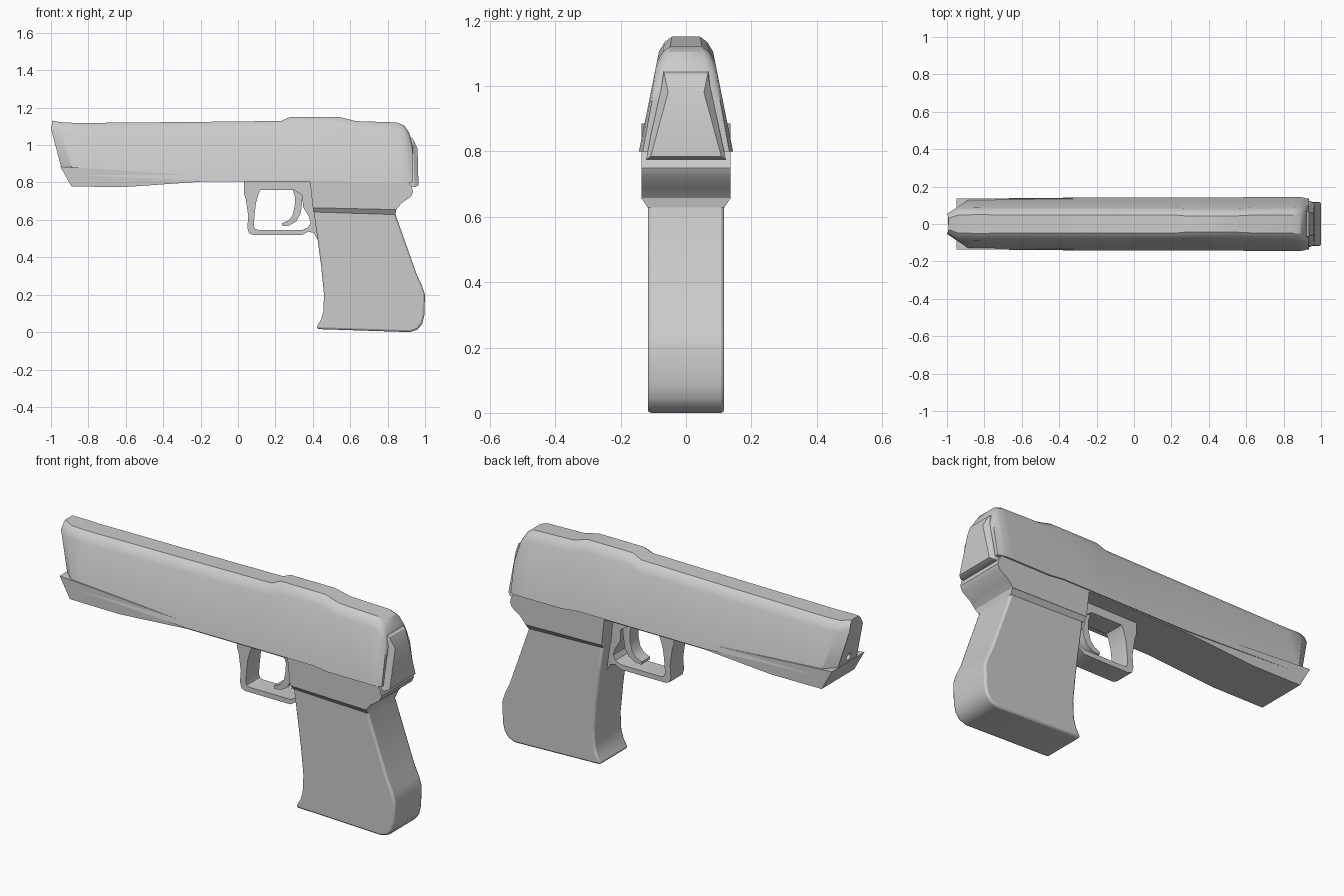
import bpy, bmesh, math


def loft(name, rings, bevel=0, segs=2, angle=45):
    """Skin equal-length vertex rings and cap both ends."""
    bm = bmesh.new()
    vs = [[bm.verts.new(p) for p in r] for r in rings]
    n = len(rings[0])
    for a, b in zip(vs, vs[1:]):
        for i in range(n):
            j = (i + 1) % n
            bm.faces.new((a[i], a[j], b[j], b[i]))
    bm.faces.new(vs[0])
    bm.faces.new(vs[-1])
    return finish(name, bm, bevel, segs, angle)


def finish(name, bm, bevel=0, segs=2, angle=45):
    bmesh.ops.recalc_face_normals(bm, faces=bm.faces)
    me = bpy.data.meshes.new(name)
    bm.to_mesh(me)
    bm.free()
    ob = bpy.data.objects.new(name, me)
    bpy.context.collection.objects.link(ob)
    if bevel:
        m = ob.modifiers.new("bevel", 'BEVEL')
        m.width, m.segments = bevel, segs
        m.limit_method, m.angle_limit = 'ANGLE', math.radians(angle)
    bpy.ops.object.select_all(action='DESELECT')
    ob.select_set(True)
    bpy.context.view_layer.objects.active = ob
    bpy.ops.object.shade_smooth_by_angle(angle=math.radians(32))
    return ob


def prism(name, pts, hw, **kw):
    """Side profile (x, z) extruded to half width hw."""
    return loft(name, [[(x, y, z) for x, z in pts] for y in (-hw, hw)], **kw)


# Slide: tapered section with a rounded top, lofted along x
def half_width(z):
    return 0.134 - 0.2 * (z - 0.85)


def muzzle_x(z):
    return -1 + max(0, 0.99 - z) * 0.48 + max(0, z - 1.08) * 0.15


def slide_ring(x, zb, zt, scale=1, nose=False):
    side = [(half_width(zb), zb), (half_width(zt - 0.05), zt - 0.05),
            (half_width(zt) - 0.008, zt - 0.02), (half_width(zt) - 0.03, zt - 0.004)]
    pts = [(w * scale, z) for w, z in side]
    pts += [(-w, z) for w, z in reversed(pts)]
    if nose:   # extra mid points are interpolated by the slanted nose below
        return [(muzzle_x(z) + x, w, z) for w, z in pts]
    return [(x, w, z) for w, z in pts]


slide = loft("slide", [
    slide_ring(0, 0.87, 1.135, 0.62, True),
    slide_ring(0.055, 0.86, 1.125, 1, True),
    slide_ring(-0.85, 0.84, 1.122),
    slide_ring(-0.2, 0.81, 1.128), slide_ring(0.23, 0.81, 1.133),
    slide_ring(0.28, 0.81, 1.155), slide_ring(0.54, 0.81, 1.155),
    slide_ring(0.63, 0.80, 1.132), slide_ring(0.85, 0.80, 1.125),
    slide_ring(0.89, 0.80, 1.108), slide_ring(0.915, 0.80, 1.07, 0.97),
    slide_ring(0.935, 0.80, 1.0, 0.92)])

# Bore opening in the muzzle
bpy.ops.mesh.primitive_cylinder_add(vertices=16, radius=0.018, depth=0.3,
                                    location=(-0.95, 0, 0.915), rotation=(0, math.pi / 2, 0))
cutter = bpy.context.object
cutter.name = "bore_cutter"
cutter.hide_render = True
cutter.hide_set(True)
cut = slide.modifiers.new("bore", 'BOOLEAN')
cut.object, cut.operation, cut.solver = cutter, 'DIFFERENCE', 'EXACT'

# Rear plate behind the slide
loft("rear_plate", [
    [(0.91, -0.122, 0.775), (0.91, 0.122, 0.775), (0.91, 0.07, 1.05), (0.91, -0.07, 1.05)],
    [(0.945, -0.122, 0.775), (0.945, 0.122, 0.775), (0.935, 0.066, 1.035), (0.935, -0.066, 1.035)],
    [(0.965, -0.108, 0.785), (0.965, 0.108, 0.785), (0.96, 0.055, 0.98), (0.96, -0.055, 0.98)]])

# Frame with slanted nose, small rail notch and rear tang
prism("frame", [
    (-0.95, 0.885), (-0.89, 0.778), (-0.6, 0.776), (-0.2, 0.804), (0.385, 0.804),
    (0.40, 0.665), (0.845, 0.655), (0.875, 0.69), (0.925, 0.725), (0.936, 0.75),
    (0.93, 0.775), (0.905, 0.815), (0.885, 0.828), (0.79, 0.828), (0.78, 0.812),
    (0.762, 0.805), (0.76, 0.835), (-0.2, 0.837)], 0.136)

# Neck narrowing from frame to grip
def box_ring(x0, x1, w, z, z1):
    return [(x0, -w, z), (x1, -w, z1), (x1, w, z1), (x0, w, z)]


loft("grip_neck", [box_ring(0.40, 0.847, 0.136, 0.666, 0.657),
                   box_ring(0.403, 0.842, 0.117, 0.642, 0.628)])

# Grip
prism("grip", [
    (0.403, 0.66), (0.425, 0.5), (0.445, 0.35), (0.46, 0.2), (0.456, 0.11), (0.443, 0.065),
    (0.418, 0.022), (0.43, 0.016), (0.92, 0.0), (0.96, 0.014), (0.985, 0.045), (0.996, 0.09),
    (1.0, 0.2), (0.985, 0.245), (0.955, 0.31), (0.84, 0.635), (0.84, 0.66)],
    0.117, bevel=0.016, angle=60)

# Trigger guard: a ring between matching outer and inner loops
outer = [(0.032, 0.81), (0.20, 0.81), (0.39, 0.81), (0.40, 0.72), (0.41, 0.64), (0.428, 0.49),
         (0.405, 0.53), (0.375, 0.538), (0.345, 0.52), (0.08, 0.52), (0.058, 0.53),
         (0.05, 0.56), (0.055, 0.62), (0.042, 0.71), (0.032, 0.74)]
inner = [(0.122, 0.76), (0.20, 0.76), (0.30, 0.76), (0.345, 0.73), (0.347, 0.67), (0.378, 0.62),
         (0.388, 0.585), (0.375, 0.56), (0.345, 0.546), (0.11, 0.546), (0.09, 0.553),
         (0.084, 0.57), (0.09, 0.64), (0.096, 0.69), (0.112, 0.745)]
bm = bmesh.new()
loops = [[bm.verts.new((x, y, z)) for x, z in loop]
         for loop, y in ((outer, -0.055), (outer, 0.055), (inner, 0.055), (inner, -0.055))]
for k in range(4):
    a, b = loops[k], loops[(k + 1) % 4]
    for i in range(len(outer)):
        j = (i + 1) % len(outer)
        bm.faces.new((a[i], a[j], b[j], b[i]))
finish("trigger_guard", bm)

# Trigger
prism("trigger", [
    (0.29, 0.77), (0.305, 0.72), (0.303, 0.67), (0.292, 0.625), (0.27, 0.597), (0.235, 0.582),
    (0.238, 0.566), (0.275, 0.57), (0.312, 0.592), (0.335, 0.635), (0.343, 0.69), (0.345, 0.77)],
    0.035)
